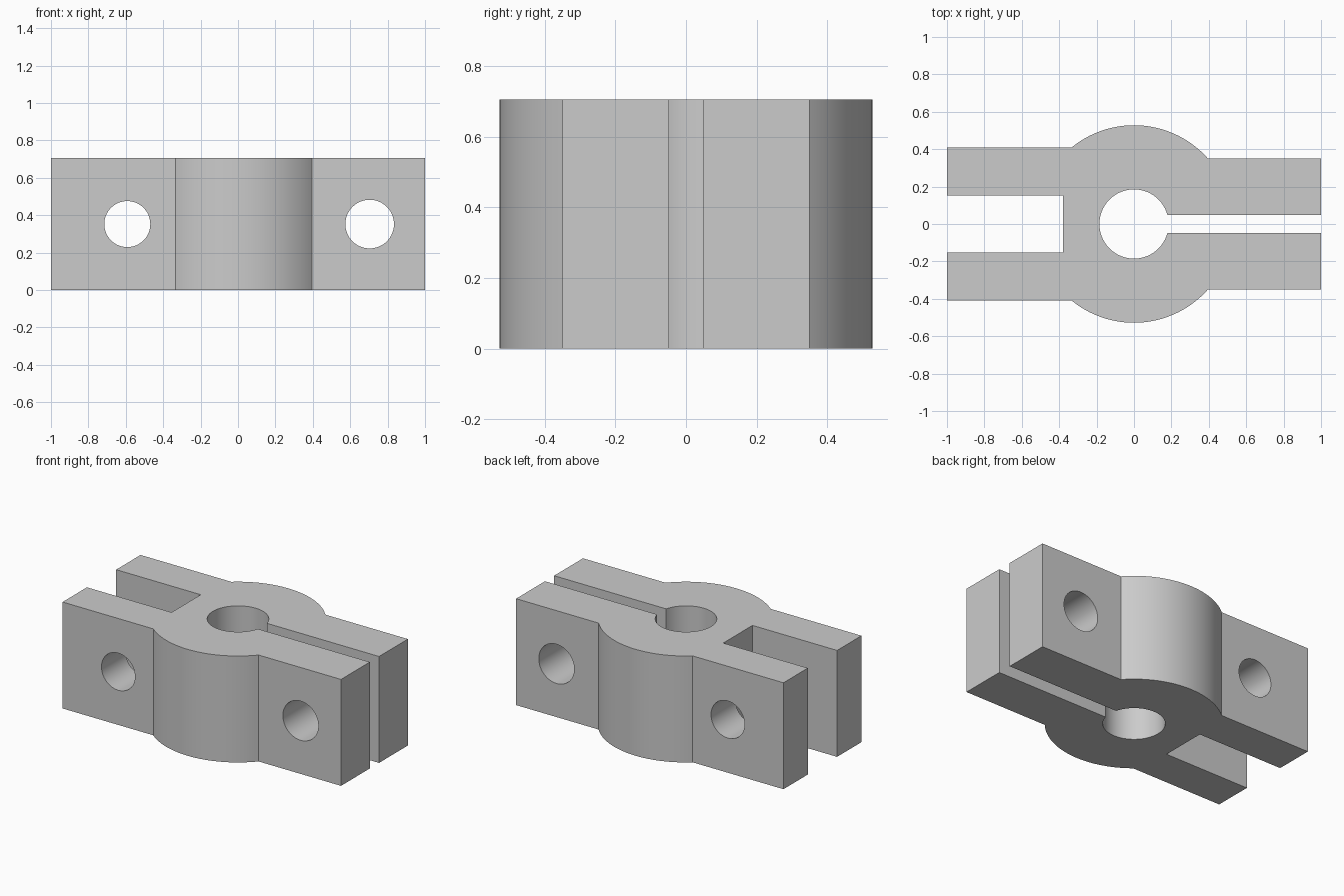
import bpy
import bmesh
from math import asin, cos, sin, pi

cube = bpy.data.objects.get("Cube")
if cube:
    bpy.data.objects.remove(cube)

HEIGHT = 0.705
BOSS_R, BORE_R = 0.528, 0.185
WIDE_Y, WIDE_SLOT, SLOT_END = 0.408, 0.153, -0.38    # wide fork on the right
CLAMP_Y, CLAMP_SLOT = 0.35, 0.048                    # split clamp on the left

steel = bpy.data.materials.new("plain grey")
steel.use_nodes = True
GREY = (0.6, 0.6, 0.6, 1)
steel.diffuse_color = GREY
steel.node_tree.nodes["Principled BSDF"].inputs["Base Color"].default_value = GREY


def arc(radius, start, end, steps):
    angles = [start + (end - start) * i / steps for i in range(steps + 1)]
    return [(radius * cos(a), radius * sin(a)) for a in angles]


# Back half of the outline, from the fork slot round to the clamp slot
half = [(SLOT_END, WIDE_SLOT), (-1, WIDE_SLOT), (-1, WIDE_Y)]
half += arc(BOSS_R, pi - asin(WIDE_Y / BOSS_R), asin(CLAMP_Y / BOSS_R), 40)
half += [(1, CLAMP_Y), (1, CLAMP_SLOT)]

# Bore opens into the clamp slot, then the outline is mirrored to the front
lip = asin(CLAMP_SLOT / BORE_R)
outline = half + arc(BORE_R, lip, 2 * pi - lip, 64)
outline += [(x, -y) for x, y in reversed(half)]

# Extruded clamp body
bm = bmesh.new()
base = bm.faces.new([bm.verts.new((x, y, 0)) for x, y in outline])
top = bmesh.ops.extrude_face_region(bm, geom=[base], use_keep_orig=True)["geom"]
bmesh.ops.translate(bm, vec=(0, 0, HEIGHT),
                    verts=[v for v in top if isinstance(v, bmesh.types.BMVert)])
bmesh.ops.recalc_face_normals(bm, faces=bm.faces)
mesh = bpy.data.meshes.new("clamp_body")
bm.to_mesh(mesh)
bm.free()
mesh.materials.append(steel)
body = bpy.data.objects.new("clamp_body", mesh)
bpy.context.collection.objects.link(body)


def drill(name, x, radius):
    """Cut a bolt hole through both arms from front to back."""
    bpy.ops.mesh.primitive_cylinder_add(vertices=64, radius=radius, depth=2,
                                        location=(x, 0, HEIGHT / 2),
                                        rotation=(pi / 2, 0, 0))
    cutter = bpy.context.object
    cutter.name = name
    cutter.hide_render = True
    cutter.data.materials.append(steel)
    cut = body.modifiers.new(name, 'BOOLEAN')
    cut.operation, cut.solver, cut.object = 'DIFFERENCE', 'EXACT', cutter
    bpy.context.view_layer.objects.active = body
    bpy.ops.object.modifier_apply(modifier=name)
    bpy.data.objects.remove(cutter)


drill("fork_bolt_hole", -0.592, 0.123)
drill("clamp_bolt_hole", 0.704, 0.13)

# Smooth the round walls and keep the corners sharp
bpy.ops.object.select_all(action='DESELECT')
body.select_set(True)
bpy.context.view_layer.objects.active = body
bpy.ops.object.shade_smooth_by_angle(angle=pi / 6)
